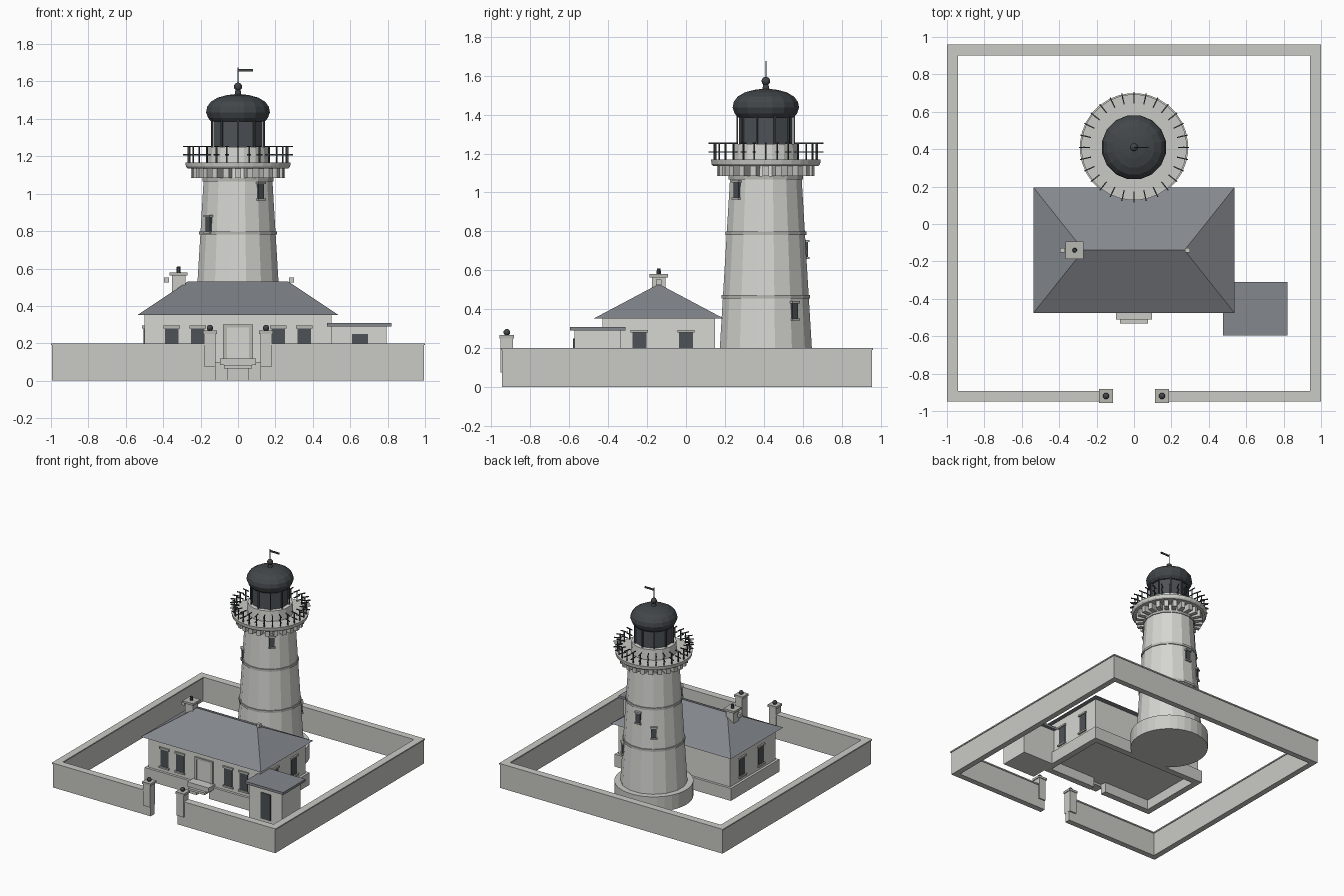
import bpy, bmesh, math
from mathutils import Matrix, Vector

cube = bpy.data.objects.get("Cube")
if cube:
    bpy.data.objects.remove(cube)


def material(name, rgb):
    m = bpy.data.materials.new(name)
    m.use_nodes = True
    m.diffuse_color = (*rgb, 1)
    m.node_tree.nodes["Principled BSDF"].inputs["Base Color"].default_value = (*rgb, 1)
    return m


STONE = material("pale stone", (0.59, 0.59, 0.56))
WHITE = material("whitewash", (0.67, 0.67, 0.64))
TRIM = material("grey trim", (0.48, 0.48, 0.45))
SLATE = material("slate", (0.23, 0.245, 0.27))
IRON = material("dark iron", (0.055, 0.062, 0.068))
GLASS = material("dark glass", (0.075, 0.085, 0.095))
TOWER = Vector((0, 0.41, 0))


def finish(name, bm, mat):
    bmesh.ops.recalc_face_normals(bm, faces=bm.faces)
    mesh = bpy.data.meshes.new(name)
    bm.to_mesh(mesh)
    bm.free()
    mesh.materials.append(mat)
    ob = bpy.data.objects.new(name, mesh)
    bpy.context.collection.objects.link(ob)
    return ob


def boxes(name, specs, mat, frames=(Matrix(),)):
    """Boxes given as x, y, z ranges, repeated in every frame."""
    bm = bmesh.new()
    for frame in frames:
        for x0, x1, y0, y1, z0, z1 in specs:
            m = Matrix.Translation(((x0 + x1) / 2, (y0 + y1) / 2, (z0 + z1) / 2))
            m = frame @ m @ Matrix.Diagonal((x1 - x0, y1 - y0, z1 - z0, 1))
            bmesh.ops.create_cube(bm, size=1, matrix=m)
    return finish(name, bm, mat)


def lathe(name, profile, sides, mat, loc=TOWER):
    """Turned solid from (radius, height) points, capped at both ends."""
    bm = bmesh.new()
    rings = []
    for r, z in profile:
        rings.append([bm.verts.new(loc + Vector((r * math.cos(a), r * math.sin(a), z)))
                      for a in (math.tau * (i + 0.5) / sides for i in range(sides))])
    for low, high in zip(rings, rings[1:]):
        for i in range(sides):
            j = (i + 1) % sides
            bm.faces.new((low[i], low[j], high[j], high[i]))
    bm.faces.new(rings[0][::-1])
    bm.faces.new(rings[-1])
    return finish(name, bm, mat)


def ball(name, loc, radius, mat):
    bm = bmesh.new()
    bmesh.ops.create_uvsphere(bm, u_segments=12, v_segments=8, radius=radius,
                              matrix=Matrix.Translation(loc))
    return finish(name, bm, mat)


def turn(angle, loc=TOWER):
    return Matrix.Translation(loc) @ Matrix.Rotation(angle, 4, "Z")


def around(count):
    return [turn(math.tau * i / count) for i in range(count)]


# Perimeter wall with a slim coping and a front gate gap
def wall_runs(e, z0, z1):
    ox, y0, y1, t = 0.994 + e, -0.944 - e, 0.954 + e, 0.046 + 2 * e
    return [(-ox, -ox + t, y0, y1, z0, z1), (ox - t, ox, y0, y1, z0, z1),
            (-ox + t, ox - t, y1 - t, y1, z0, z1),
            (-ox + t, -0.12, y0, y0 + t, z0, z1), (0.12, ox - t, y0, y0 + t, z0, z1)]


boxes("perimeter_wall", wall_runs(0, 0, 0.19), STONE)
boxes("wall_coping", wall_runs(0.006, 0.19, 0.2), STONE)

# Gate piers
for side, s in (("right", -1), ("left", 1)):
    x = 0.15 * s
    boxes(side + "_gate_pier", [(x - 0.031, x + 0.031, -0.953, -0.888, 0.075, 0.25)], STONE)
    boxes(side + "_pier_cap", [(x - 0.038, x + 0.038, -0.958, -0.883, 0.25, 0.268)], TRIM)
    ball(side + "_pier_ball", (x, -0.92, 0.282), 0.017, IRON)

# House: hollow plinth, walls, hipped roof
boxes("house_plinth", [(-0.52, -0.47, -0.45, 0.17, 0, 0.1), (0.47, 0.52, -0.45, 0.17, 0, 0.1),
                       (-0.47, 0.47, 0.12, 0.17, 0, 0.1), (-0.47, -0.055, -0.45, -0.4, 0, 0.1),
                       (0.055, 0.47, -0.45, -0.4, 0, 0.1)], STONE)
boxes("house_walls", [(-0.5, 0.5, -0.43, 0.15, 0.08, 0.355)], WHITE)

bm = bmesh.new()
bmesh.ops.create_cube(bm, size=1)
for v in bm.verts:
    top = v.co.z > 0
    sx, sy = math.copysign(1, v.co.x), math.copysign(1, v.co.y)
    v.co = (sx * (0.27 if top else 0.537), -0.14 + (0 if top else sy * 0.335), 0.53 if top else 0.352)
bmesh.ops.remove_doubles(bm, verts=bm.verts, dist=0.001)
finish("house_roof", bm, SLATE)
boxes("roof_finials", [(x - 0.013, x + 0.013, -0.153, -0.127, 0.525, 0.552)
                       for x in (-0.383, 0.287)], STONE)

# Chimney
boxes("chimney", [(-0.353, -0.282, -0.175, -0.105, 0.42, 0.565)], STONE)
boxes("chimney_cap", [(-0.365, -0.27, -0.187, -0.093, 0.563, 0.58)], TRIM)
lathe("chimney_pot", [(0.013, 0.58), (0.01, 0.61)], 8, IRON, Vector((-0.318, -0.14, 0)))

# House windows: local +x faces outward
frames = [turn(-math.pi / 2, (x, -0.43, 0)) for x in (-0.355, -0.215, 0.215, 0.355)]
for y in (-0.24, 0):
    frames += [turn(0, (0.5, y, 0)), turn(math.pi, (-0.5, y, 0))]
boxes("house_window_panes", [(-0.005, 0.004, -0.036, 0.036, 0.14, 0.28)], GLASS, frames)
boxes("house_window_trim", [(-0.005, 0.012, -0.044, 0.044, 0.28, 0.294),
                            (-0.005, 0.014, -0.044, 0.044, 0.127, 0.14)], TRIM, frames)

# Front door and steps
boxes("door_frame", [(-0.08, -0.06, -0.442, -0.42, 0.12, 0.3), (0.06, 0.08, -0.442, -0.42, 0.12, 0.3),
                     (-0.06, 0.06, -0.442, -0.42, 0.284, 0.3)], TRIM)
boxes("front_door", [(-0.06, 0.06, -0.435, -0.42, 0.12, 0.284)], WHITE)
boxes("door_landing", [(-0.095, 0.095, -0.51, -0.43, 0.083, 0.12)], STONE)
boxes("door_step", [(-0.075, 0.075, -0.532, -0.45, 0.066, 0.083)], STONE)

# Annex
boxes("annex_walls", [(0.5, 0.793, -0.573, -0.335, 0, 0.292)], WHITE)
boxes("annex_roof", [(0.477, 0.82, -0.595, -0.31, 0.29, 0.31)], SLATE)
boxes("annex_door", [(0.61, 0.695, -0.581, -0.57, 0.04, 0.25)], GLASS)


# Tower shaft, base and string courses
def shaft_radius(z):
    return 0.241 - (z - 0.2) * 0.0614


lathe("tower_base", [(0.29, 0), (0.29, 0.12)], 32, STONE)
lathe("tower_shaft", [(shaft_radius(0.1), 0.1), (shaft_radius(1.08), 1.08), (0.18, 1.14)], 16, WHITE)
for i, z in enumerate((0.465, 0.79, 1.075)):
    r = shaft_radius(z) + 0.007
    lathe("tower_band_%d" % (i + 1), [(r, z - 0.009), (r, z + 0.009)], 16, TRIM)

# Tower windows climbing round the shaft
frames = []
for degrees, z in ((40, 0.395), (125, 0.605), (92, 0.71), (219, 0.84), (309, 1.015)):
    offset = Matrix.Translation((shaft_radius(z), 0, z))
    frames.append(turn(math.radians(degrees)) @ offset)
boxes("tower_window_panes", [(-0.03, 0.006, -0.02, 0.02, -0.042, 0.036)], GLASS, frames)
boxes("tower_window_trim", [(-0.03, 0.014, -0.026, 0.026, 0.036, 0.047),
                            (-0.03, 0.014, -0.026, 0.026, -0.052, -0.042)], TRIM, frames)

# Gallery: corbels, deck, and railing with outward bars
boxes("gallery_corbels", [(0.165, 0.25, -0.016, 0.016, 1.085, 1.138)], STONE, around(24))
lathe("gallery_deck", [(0.272, 1.136), (0.28, 1.145), (0.283, 1.168)], 32, STONE)
boxes("gallery_railing", [(0.262, 0.269, -0.0035, 0.0035, 1.165, 1.256),
                          (0.235, 0.295, -0.003, 0.003, 1.249, 1.256),
                          (0.235, 0.295, -0.003, 0.003, 1.204, 1.211)], IRON, around(28))

# Lantern room and dome
lathe("lantern_pedestal", [(0.17, 1.165), (0.165, 1.25)], 16, WHITE)
lathe("lantern_glass", [(0.138, 1.25), (0.138, 1.4)], 10, GLASS)
boxes("lantern_bars", [(0.142, 0.151, -0.005, 0.005, 1.245, 1.4)], IRON,
      [f @ Matrix.Rotation(math.pi / 10, 4, "Z") for f in around(10)])
lathe("lantern_dome", [(0.145, 1.385), (0.163, 1.405), (0.174, 1.435), (0.168, 1.465),
                       (0.148, 1.492), (0.11, 1.514), (0.06, 1.527), (0.018, 1.532),
                       (0.014, 1.555)], 16, IRON)
ball("dome_ball", TOWER + Vector((0, 0, 1.572)), 0.022, IRON)
lathe("vane_pole", [(0.003, 1.58), (0.003, 1.676)], 6, IRON)
boxes("vane", [(0, 0.08, 0.407, 0.413, 1.653, 1.667)], IRON)
